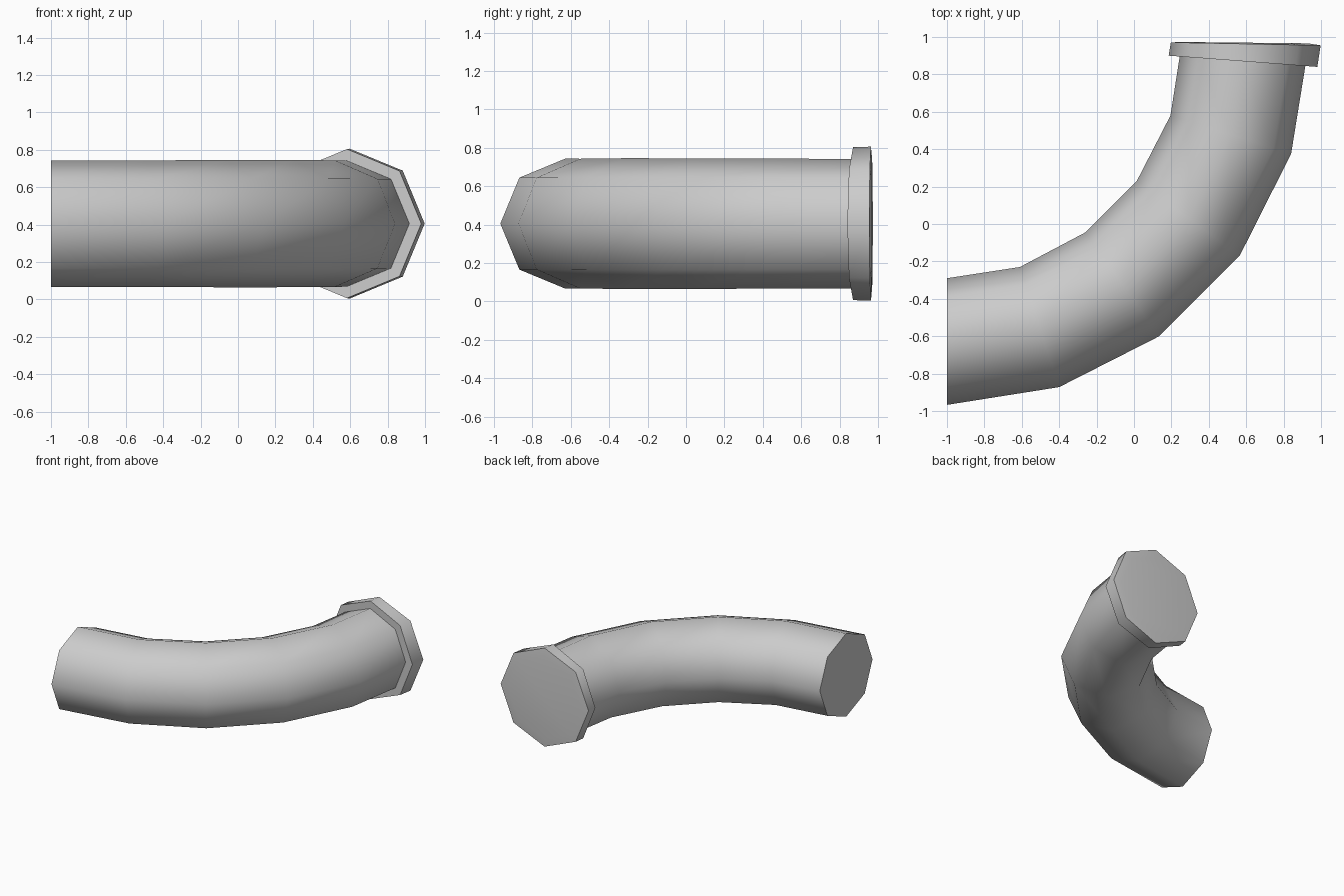
import bpy, bmesh, math
from mathutils import Vector

cube = bpy.data.objects.get("Cube")
if cube:
    bpy.data.objects.remove(cube, do_unlink=True)

SIDES = 8
AXIS_Z = 0.405

grey = bpy.data.materials.new("plain grey")
grey.use_nodes = True
grey.diffuse_color = (0.6, 0.6, 0.6, 1)
grey.node_tree.nodes["Principled BSDF"].inputs["Base Color"].default_value = (0.6, 0.6, 0.6, 1)


def loft(name, sections):
    """Skin eight-sided rings, each given by its inner and outer corner in plan."""
    bm = bmesh.new()
    rings = []
    for ix, iy, ox, oy in sections:
        inner, outer = Vector((ix, iy, AXIS_Z)), Vector((ox, oy, AXIS_Z))
        centre, across = (inner + outer) / 2, (outer - inner) / 2
        up = Vector((0, 0, across.length))
        angles = [math.tau * i / SIDES for i in range(SIDES)]
        rings.append([bm.verts.new(centre + across * math.cos(a) + up * math.sin(a))
                      for a in angles])
    for a, b in zip(rings, rings[1:]):
        for i in range(SIDES):
            j = (i + 1) % SIDES
            bm.faces.new((a[i], a[j], b[j], b[i]))
    bm.faces.new(rings[0])
    bm.faces.new(rings[-1])
    bmesh.ops.recalc_face_normals(bm, faces=bm.faces)
    mesh = bpy.data.meshes.new(name)
    bm.to_mesh(mesh)
    bm.free()
    mesh.materials.append(grey)
    obj = bpy.data.objects.new(name, mesh)
    bpy.context.collection.objects.link(obj)
    bpy.ops.object.select_all(action="DESELECT")
    obj.select_set(True)
    bpy.context.view_layer.objects.active = obj
    bpy.ops.object.shade_smooth_by_angle(angle=math.radians(60))
    return obj


# Curved pipe, from the open run to the flange
loft("pipe_bend", [
    (-1.0, -0.29, -1.0, -0.967),
    (-0.61, -0.23, -0.40, -0.872),
    (-0.26, -0.045, 0.135, -0.60),
    (0.015, 0.23, 0.565, -0.17),
    (0.195, 0.58, 0.84, 0.375),
    (0.245, 0.90, 0.917, 0.85),
])

# End flange with a slightly raised cap
loft("end_flange", [
    (0.185, 0.90, 0.98, 0.84),
    (0.197, 0.971, 0.998, 0.955),
    (0.26, 0.973, 0.93, 0.966),
])
